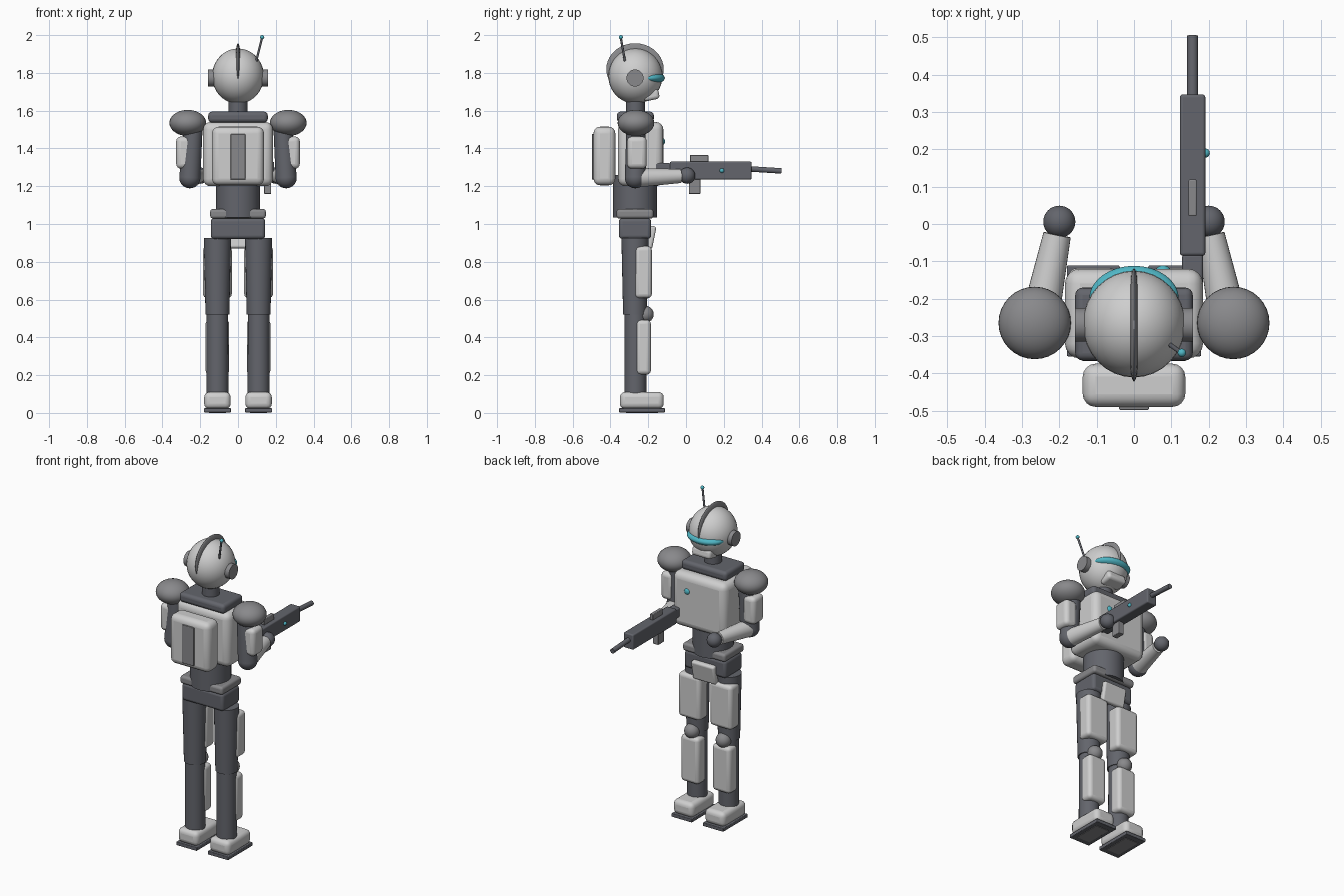
import bpy
from mathutils import Vector

cube = bpy.data.objects.get("Cube")
if cube:
    bpy.data.objects.remove(cube, do_unlink=True)


def material(name, rgb, roughness=0.5):
    m = bpy.data.materials.new(name)
    m.use_nodes = True
    color = (*rgb, 1)
    m.diffuse_color = color
    bsdf = next(n for n in m.node_tree.nodes if n.type == 'BSDF_PRINCIPLED')
    bsdf.inputs["Base Color"].default_value = color
    bsdf.inputs["Roughness"].default_value = roughness
    return m


LIGHT = material("light_armor", (0.62, 0.62, 0.62))
MID = material("grey_joint", (0.25, 0.25, 0.26))
DARK = material("dark_frame", (0.125, 0.13, 0.15))
TEAL = material("teal_glow", (0.08, 0.47, 0.56))


def finish(name, mat):
    ob = bpy.context.object
    ob.name = name
    ob.data.materials.append(mat)
    bpy.ops.object.shade_smooth_by_angle(angle=0.6)
    return ob


def box(name, mat, center, size, bevel=0.01, tilt=0):
    bpy.ops.mesh.primitive_cube_add(size=1, location=center)
    ob = bpy.context.object
    ob.scale = size
    bpy.ops.object.transform_apply(location=False, rotation=False, scale=True)
    ob.rotation_euler.x = tilt
    mod = ob.modifiers.new("rounding", 'BEVEL')
    mod.width = bevel
    mod.segments = 4
    return finish(name, mat)


def ball(name, mat, center, radii):
    bpy.ops.mesh.primitive_uv_sphere_add(segments=32, ring_count=20, radius=1, location=center)
    bpy.context.object.scale = radii
    bpy.ops.object.transform_apply(location=False, rotation=False, scale=True)
    return finish(name, mat)


def rod(name, mat, start, end, r1, r2=None):
    a, b = Vector(start), Vector(end)
    bpy.ops.mesh.primitive_cone_add(vertices=28, radius1=r1, radius2=r2 or r1,
                                    depth=(b - a).length, location=(a + b) / 2)
    bpy.context.object.rotation_euler = (b - a).to_track_quat('Z', 'Y').to_euler()
    return finish(name, mat)


# Head
ball("head", LIGHT, (0, -0.268, 1.783), (0.137, 0.143, 0.146))
ball("head_crest", MID, (0, -0.27, 1.82), (0.016, 0.152, 0.137))
ball("visor", TEAL, (0, -0.2, 1.773), (0.12, 0.088, 0.036))
box("jaw", LIGHT, (0, -0.185, 1.683), (0.13, 0.085, 0.055), 0.018, 0.2)
rod("neck", DARK, (0, -0.268, 1.58), (0, -0.268, 1.67), 0.05)
rod("antenna", DARK, (0.096, -0.323, 1.86), (0.127, -0.345, 1.985), 0.006)
ball("antenna_tip", TEAL, (0.128, -0.345, 1.989), (0.011,) * 3)

# Torso and backpack
box("collar", DARK, (0, -0.268, 1.566), (0.315, 0.195, 0.058), 0.02)
box("chest", LIGHT, (0, -0.24, 1.37), (0.37, 0.24, 0.34), 0.04)
ball("chest_light", TEAL, (0.078, -0.124, 1.437), (0.019, 0.013, 0.019))
box("backpack", LIGHT, (0, -0.432, 1.36), (0.275, 0.116, 0.31), 0.035)
box("backpack_panel", MID, (0, -0.485, 1.356), (0.08, 0.026, 0.24), 0.004)
rod("abdomen", DARK, (0, -0.27, 1.035), (0, -0.27, 1.26), 0.117)
box("belt", MID, (0, -0.27, 1.054), (0.295, 0.195, 0.05), 0.015)
box("pelvis", DARK, (0, -0.27, 0.976), (0.288, 0.17, 0.11), 0.018)
box("hip_plate", LIGHT, (0, -0.185, 0.93), (0.16, 0.035, 0.12), 0.012, -0.2)

# Paired parts
for side, s in (("left", 1), ("right", -1)):
    # Head side disc
    rod(side + "_ear", MID, (s * 0.11, -0.27, 1.773), (s * 0.158, -0.27, 1.773), 0.045)

    # Arm
    elbow = (s * 0.255, -0.268, 1.245)
    hand = Vector((s * 0.2, 0.006, 1.256))
    ball(side + "_shoulder", MID, (s * 0.266, -0.265, 1.535), (0.097, 0.097, 0.069))
    rod(side + "_upper_arm", DARK, elbow, (s * 0.237, -0.265, 1.52), 0.056, 0.05)
    box(side + "_arm_plate", LIGHT, (s * 0.285, -0.26, 1.378), (0.084, 0.104, 0.17), 0.025)
    ball(side + "_elbow", DARK, elbow, (0.056,) * 3)
    rod(side + "_forearm", LIGHT, elbow, hand + Vector((s * 0.006, -0.035, -0.002)), 0.052, 0.037)
    ball(side + "_hand", DARK, hand, (0.043,) * 3)

    # Leg
    x = s * 0.109
    rod(side + "_thigh", DARK, (x, -0.27, 0.52), (x, -0.27, 0.925), 0.063, 0.072)
    box(side + "_thigh_plate", LIGHT, (x, -0.226, 0.745), (0.152, 0.09, 0.275), 0.022)
    ball(side + "_knee", MID, (x, -0.216, 0.522), (0.045,) * 3)
    rod(side + "_shin", DARK, (x, -0.268, 0.1), (x, -0.268, 0.52), 0.058, 0.057)
    box(side + "_shin_plate", LIGHT, (x, -0.226, 0.348), (0.125, 0.08, 0.29), 0.022)
    box(side + "_foot", LIGHT, (x, -0.234, 0.066), (0.14, 0.232, 0.09), 0.028)
    box(side + "_sole", DARK, (x, -0.233, 0.014), (0.142, 0.243, 0.022), 0.004)
    box(side + "_tread", MID, (x, -0.233, 0.004), (0.09, 0.17, 0.008), 0.001)

# Rifle
gx = 0.157
box("rifle_body", DARK, (gx, 0.131, 1.283), (0.068, 0.432, 0.095), 0.008)
rod("rifle_barrel", DARK, (gx, 0.33, 1.292), (gx, 0.505, 1.281), 0.0145)
box("rifle_stock", DARK, (gx, -0.125, 1.292), (0.056, 0.09, 0.06), 0.008)
box("rifle_sight", MID, (gx, 0.07, 1.347), (0.022, 0.098, 0.036), 0.004)
box("rifle_magazine", MID, (gx, 0.046, 1.202), (0.037, 0.062, 0.085), 0.004)
ball("rifle_light", TEAL, (0.191, 0.19, 1.283), (0.012,) * 3)
